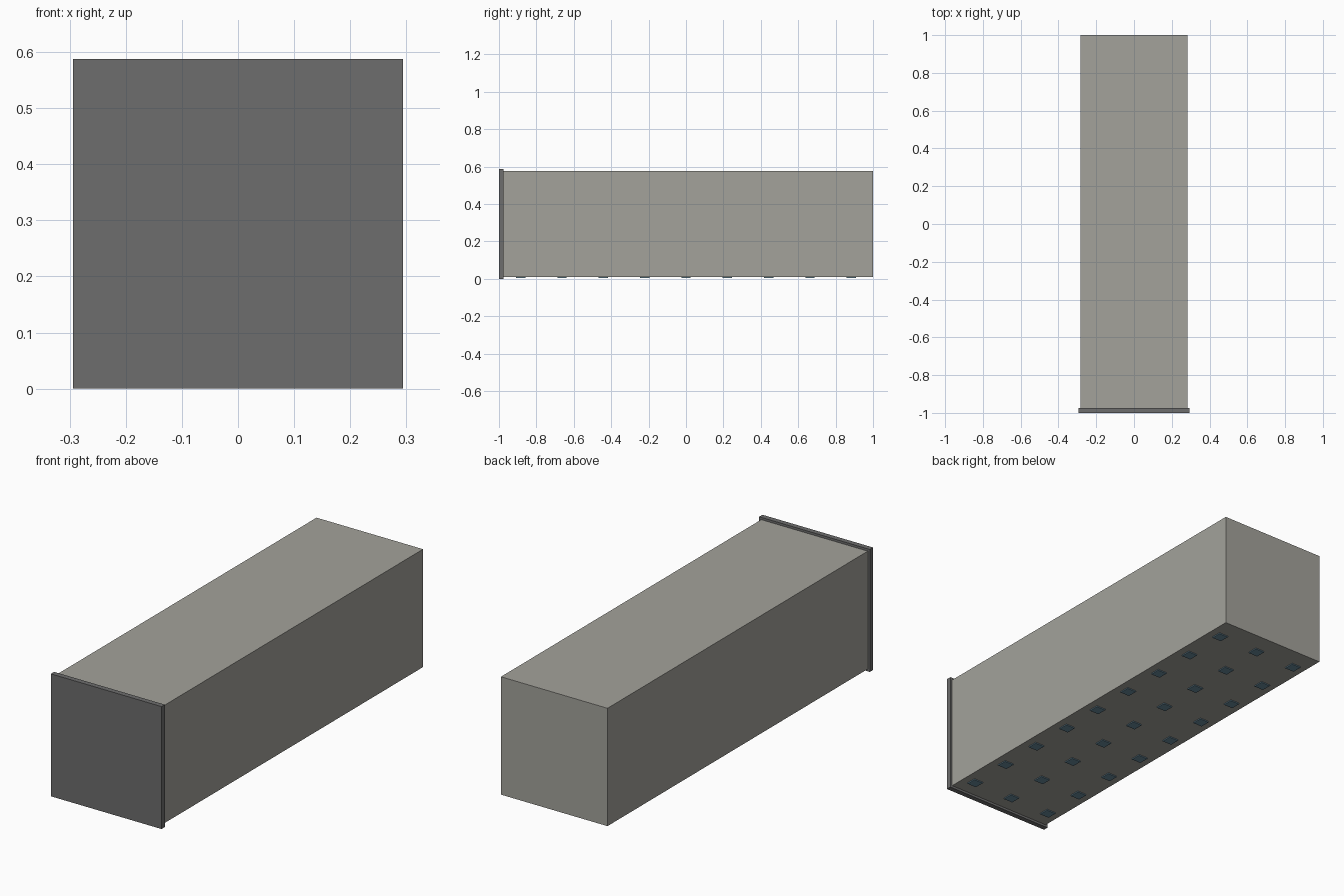
import bpy

cube = bpy.data.objects.get("Cube")
if cube:
    bpy.data.objects.remove(cube, do_unlink=True)


def srgb(*rgb):
    """Convert 0-255 display values to linear."""
    return [((c / 255 + 0.055) / 1.055) ** 2.4 for c in rgb] + [1.0]


def material(name, color):
    mat = bpy.data.materials.new(name)
    mat.use_nodes = True
    mat.diffuse_color = color
    mat.node_tree.nodes["Principled BSDF"].inputs["Base Color"].default_value = color
    return mat


def box(name, low, high, mat):
    """Box between two opposite corners."""
    centre = [(a + b) / 2 for a, b in zip(low, high)]
    bpy.ops.mesh.primitive_cube_add(size=1, location=centre)
    obj = bpy.context.object
    obj.name = name
    obj.scale = [b - a for a, b in zip(low, high)]
    bpy.ops.object.transform_apply(location=False, rotation=False, scale=True)
    obj.data.materials.append(mat)
    return obj


stone = material("warm light grey", srgb(163, 162, 155))
dark = material("dark grey", srgb(109, 109, 109))
blue = material("slate blue", srgb(104, 138, 155))

HALF_PLATE = 0.294
HALF_BODY = 0.283
FLOOR = HALF_PLATE - HALF_BODY
PLATE_BACK = -0.975

# Long plain body
box("body", (-HALF_BODY, PLATE_BACK, FLOOR),
    (HALF_BODY, 1, HALF_PLATE + HALF_BODY), stone)

# Slightly larger square plate closing the front
box("front_plate", (-HALF_PLATE, -1, 0),
    (HALF_PLATE, PLATE_BACK, 2 * HALF_PLATE), dark)

# Grid of small square pads under the body
PAD = 0.025
for row in range(-4, 5):
    for column in (-1, 0, 1):
        x, y = column * 0.22, row * 0.221
        box("underside_pad", (x - PAD, y - PAD, FLOOR - 0.005),
            (x + PAD, y + PAD, FLOOR + 0.002), blue)
